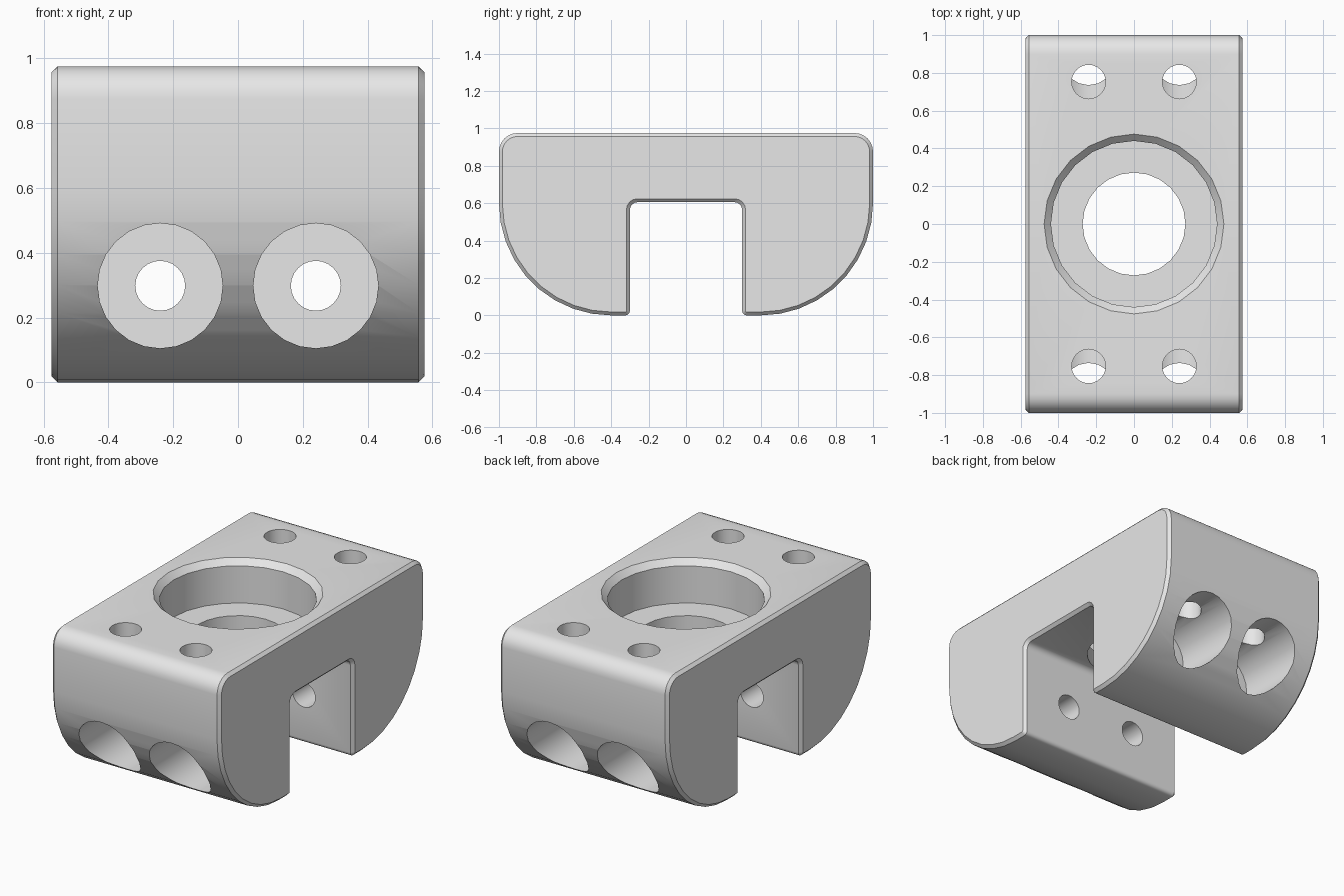
import bpy, bmesh, math
from mathutils import Vector, Matrix

cube = bpy.data.objects.get("Cube")
if cube:
    bpy.data.objects.remove(cube, do_unlink=True)

HALF_WIDTH, CHAMFER, TOP = 0.575, 0.018, 0.975

grey = bpy.data.materials.new("light grey")
grey.use_nodes = True
grey.diffuse_color = (0.8, 0.8, 0.8, 1)
grey.node_tree.nodes["Principled BSDF"].inputs["Base Color"].default_value = (0.8, 0.8, 0.8, 1)


def new_object(name, bm):
    bmesh.ops.recalc_face_normals(bm, faces=bm.faces[:])
    mesh = bpy.data.meshes.new(name)
    bm.to_mesh(mesh)
    bm.free()
    ob = bpy.data.objects.new(name, mesh)
    bpy.context.collection.objects.link(ob)
    mesh.materials.append(grey)
    return ob


def arc(cy, cz, r, start, end, steps):
    angles = [math.radians(start + (end - start) * i / steps) for i in range(steps + 1)]
    return [Vector((cy + r * math.cos(a), cz + r * math.sin(a))) for a in angles]


def inset(points, d):
    """Move a counter-clockwise outline inwards by d."""
    result = []
    for i, p in enumerate(points):
        a = (p - points[i - 1]).normalized()
        b = (points[(i + 1) % len(points)] - p).normalized()
        na, nb = Vector((-a.y, a.x)), Vector((-b.y, b.x))
        result.append(p + (na + nb) * d / (1 + na.dot(nb)))
    return result


def lathe_cutter(name, rings, matrix, sides=24):
    """Revolved solid from (radius, height) rings."""
    bm = bmesh.new()
    loops = []
    for r, h in rings:
        loops.append([bm.verts.new(matrix @ Vector((r * math.cos(t), r * math.sin(t), h)))
                      for t in (math.tau * k / sides for k in range(sides))])
    for a, b in zip(loops, loops[1:]):
        for k in range(sides):
            n = (k + 1) % sides
            bm.faces.new((a[k], a[n], b[n], b[k]))
    bm.faces.new(loops[0])
    bm.faces.new(loops[-1])
    ob = new_object(name, bm)
    ob.hide_render = True
    return ob


# Saddle outline in (y, z): right half from slot to top, then mirrored
half = (arc(0.26, 0.565, 0.04, 90, 0, 4)            # slot corner
        + arc(0.325, 0.025, 0.025, 180, 270, 4)     # foot corner
        + arc(0.40, 0.60, 0.60, 270, 360, 9)        # rounded jaw
        + arc(0.90, TOP - 0.10, 0.10, 0, 90, 6))    # top corner
outline = half + [Vector((-p.x, p.y)) for p in reversed(half)]
small_outline = inset(outline, CHAMFER)

# Loft the outline across x with chamfered ends
bm = bmesh.new()
sections = []
for x, pts in ((-HALF_WIDTH, small_outline), (-HALF_WIDTH + CHAMFER, outline),
               (HALF_WIDTH - CHAMFER, outline), (HALF_WIDTH, small_outline)):
    sections.append([bm.verts.new((x, p.x, p.y)) for p in pts])
for a, b in zip(sections, sections[1:]):
    for k in range(len(a)):
        n = (k + 1) % len(a)
        bm.faces.new((a[k], a[n], b[n], b[k]))
bm.faces.new(sections[0])
bm.faces.new(sections[-1])
body = new_object("clamp_body", bm)

# Chamfered stepped bore in the top
cutters = [lathe_cutter("center_bore_cutter",
                        [(0.272, 0.50), (0.272, 0.71), (0.44, 0.71), (0.44, TOP - 0.036),
                         (0.476, TOP), (0.476, 1.1)], Matrix(), 24)]
for sx in (-1, 1):
    for sy in (-1, 1):
        # Counterbored horizontal bolt holes
        turn = Matrix.Translation((sx * 0.24, 0, 0.298)) @ Matrix.Rotation(-sy * math.pi / 2, 4, 'X')
        cutters.append(lathe_cutter("bolt_hole_cutter",
                                    [(0.077, 0.2), (0.077, 0.50), (0.193, 0.50), (0.193, 1.1)],
                                    turn))
        # Vertical holes opening into the counterbores
        cutters.append(lathe_cutter("top_hole_cutter", [(0.09, 0.33), (0.09, 1.1)],
                                    Matrix.Translation((sx * 0.24, sy * 0.753, 0))))

bpy.ops.object.select_all(action='DESELECT')
bpy.context.view_layer.objects.active = body
body.select_set(True)
for cutter in cutters:
    mod = body.modifiers.new("cut", 'BOOLEAN')
    mod.operation, mod.solver, mod.object = 'DIFFERENCE', 'EXACT', cutter
    bpy.ops.object.modifier_apply(modifier=mod.name)
    bpy.data.objects.remove(cutter, do_unlink=True)

bpy.ops.object.shade_smooth_by_angle(angle=math.radians(30))
